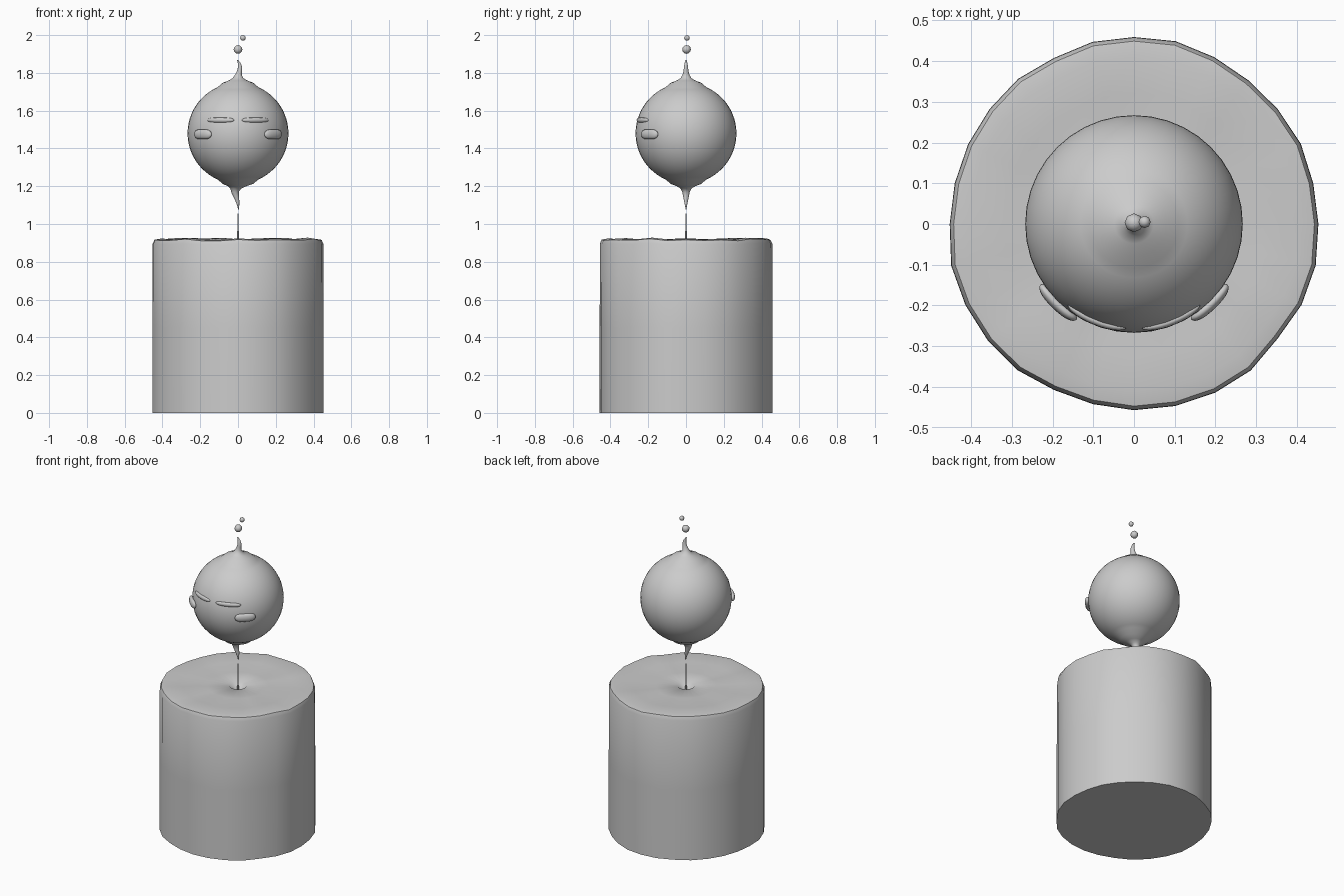
import bpy, bmesh, math, random
from mathutils import Vector

if "Cube" in bpy.data.objects:
    bpy.data.objects.remove(bpy.data.objects["Cube"])

random.seed(4)
grey = bpy.data.materials.new("plain grey")
grey.diffuse_color = (0.6, 0.6, 0.6, 1)
grey.use_nodes = True
grey.node_tree.nodes["Principled BSDF"].inputs["Base Color"].default_value = grey.diffuse_color


def finish(name, bm, angle=60):
    bmesh.ops.recalc_face_normals(bm, faces=bm.faces)
    me = bpy.data.meshes.new(name)
    bm.to_mesh(me)
    bm.free()
    ob = bpy.data.objects.new(name, me)
    bpy.context.collection.objects.link(ob)
    me.materials.append(grey)
    bpy.ops.object.select_all(action='DESELECT')
    ob.select_set(True)
    bpy.context.view_layer.objects.active = ob
    bpy.ops.object.shade_smooth_by_angle(angle=math.radians(angle))
    return ob


def loft(name, rings, angle=60):
    """Skin a stack of point rings and close both ends."""
    bm = bmesh.new()
    loops = [[bm.verts.new(p) for p in ring] for ring in rings]
    n = len(loops[0])
    for a, b in zip(loops, loops[1:]):
        for i in range(n):
            j = (i + 1) % n
            bm.faces.new((a[i], a[j], b[j], b[i]))
    bm.faces.new(loops[0])
    bm.faces.new(loops[-1])
    return finish(name, bm, angle)


def ring(r, z, n, x=0.0):
    return [(x + r * math.cos(2 * math.pi * i / n), r * math.sin(2 * math.pi * i / n), z)
            for i in range(n)]


# Candle body: slightly uneven outline, wavy rim and a small dip round the wick
N = 28
wobble = [random.uniform(-0.007, 0.004) for _ in range(N)]
wave = [random.uniform(-0.006, 0.006) for _ in range(N)]
profile = [(0.457, 0.0, 0), (0.457, 0.45, 0), (0.456, 0.895, 0.5), (0.447, 0.916, 1),
           (0.41, 0.922, 1), (0.32, 0.916, 0.6), (0.18, 0.914, 0.4),
           (0.05, 0.912, 0), (0.022, 0.885, 0), (0.004, 0.87, 0)]
rings = []
for r, z, w in profile:
    pts = []
    for i in range(N):
        a = 2 * math.pi * i / N
        rr = r * (1 + wobble[i] / 0.457)
        pts.append((rr * math.cos(a), rr * math.sin(a), z + w * wave[i]))
    rings.append(pts)
loft("candle_body", rings, 50)

# Wick
loft("wick", [ring(0.005, 0.86, 8), ring(0.004, 0.96, 8), ring(0.003, 1.055, 8)])

# Flame: round ball with a curling tip above and a tail below (z, radius, x shift)
C, R = 1.48, 0.267
tail = [(1.078, 0.002, 0.002), (1.10, 0.006, 0.001), (1.125, 0.011, -0.004),
        (1.15, 0.016, -0.012), (1.17, 0.020, -0.016), (1.187, 0.028, -0.012),
        (1.20, 0.048, -0.004), (1.212, 0.080, 0)]
tip = [(1.748, 0.080, 0), (1.76, 0.048, 0), (1.773, 0.028, 0), (1.79, 0.018, 0.002),
       (1.81, 0.013, 0.008), (1.83, 0.011, 0.011), (1.85, 0.008, 0.007), (1.868, 0.003, -0.002)]
ball = []
for k in range(25):
    t = math.radians(-66 + 132 * k / 24)
    ball.append((C + R * math.sin(t), R * math.cos(t), 0))
loft("flame", [ring(r, z, 40, x) for z, r, x in tail + ball + tip])


# Face parts: rounded bars bent round the front of the flame
def bar(name, side, a0, a1, radius, z, thick, tall):
    rings = []
    steps = 14
    for k in range(steps + 1):
        u = -math.cos(math.pi * k / steps)
        s = max(0.08, (1 - abs(u) ** 4) ** 0.5)
        a = math.radians((a0 + a1) / 2 + u * (a1 - a0) / 2)
        pts = []
        for i in range(12):
            b = 2 * math.pi * i / 12
            rr = radius + thick * s * math.cos(b)
            pts.append((side * rr * math.sin(a), -rr * math.cos(a), z + tall * s * math.sin(b)))
        rings.append(pts)
    loft(name, rings)


for side, tag in ((-1, "left"), (1, "right")):
    bar("closed_eye_" + tag, side, 4.5, 39, 0.256, 1.55, 0.010, 0.013)
    bar("cheek_" + tag, side, 31, 57, 0.273, 1.475, 0.014, 0.026)

# Sparks floating above the tip
for name, pos, r in (("spark_large", (0, 0.003, 1.924), 0.023),
                     ("spark_small", (0.026, 0.005, 1.985), 0.015)):
    bm = bmesh.new()
    bmesh.ops.create_uvsphere(bm, u_segments=8, v_segments=6, radius=r)
    bmesh.ops.translate(bm, verts=bm.verts, vec=Vector(pos))
    finish(name, bm)
